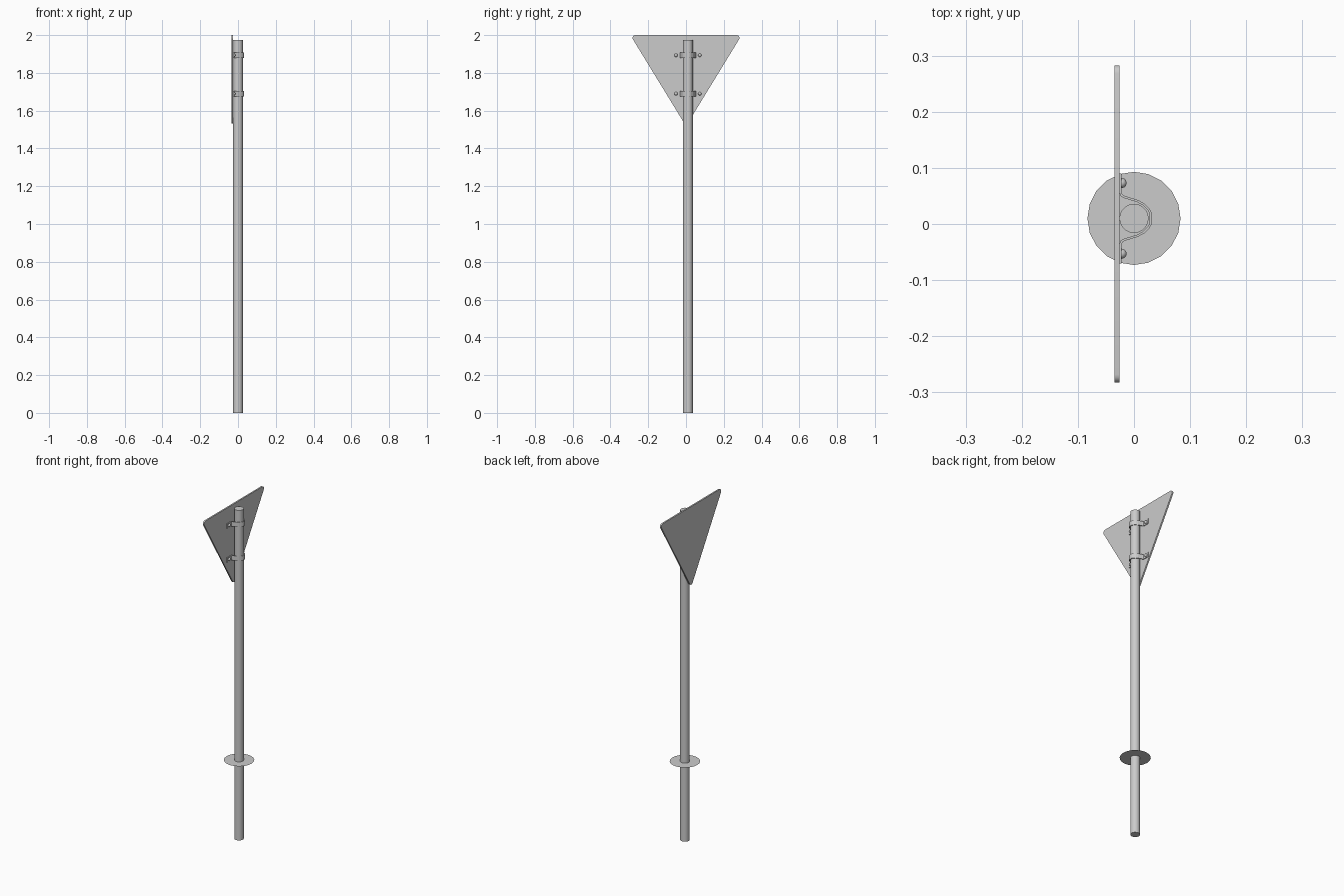
import bpy, bmesh
from math import cos, sin, pi, radians, atan2
from mathutils import Matrix

if "Cube" in bpy.data.objects:
    bpy.data.objects.remove(bpy.data.objects["Cube"])

CY = 0.01          # y of the pole axis
POLE_R = 0.026
PLATE_X0, PLATE_X1 = -0.035, -0.026


def finish(name, bm, smooth=False):
    bmesh.ops.recalc_face_normals(bm, faces=bm.faces)
    me = bpy.data.meshes.new(name)
    bm.to_mesh(me)
    bm.free()
    ob = bpy.data.objects.new(name, me)
    bpy.context.collection.objects.link(ob)
    if smooth:
        bpy.ops.object.select_all(action='DESELECT')
        ob.select_set(True)
        bpy.context.view_layer.objects.active = ob
        bpy.ops.object.shade_smooth_by_angle(angle=radians(35))
    return ob


def extrude(bm, face, vec):
    res = bmesh.ops.extrude_face_region(bm, geom=[face])
    verts = [g for g in res['geom'] if isinstance(g, bmesh.types.BMVert)]
    bmesh.ops.translate(bm, verts=verts, vec=vec)


# Pole
bm = bmesh.new()
bmesh.ops.create_cone(bm, cap_ends=True, segments=20, radius1=POLE_R, radius2=POLE_R,
                      depth=1.975, matrix=Matrix.Translation((0, CY, 1.975 / 2)))
finish("pole", bm, True)

# Thin ground collar around the pole
bm = bmesh.new()
bmesh.ops.create_circle(bm, cap_ends=True, segments=20, radius=0.083,
                        matrix=Matrix.Translation((0, CY, 0.47)))
finish("ground_collar", bm)

# Triangular plate, point down, rounded corners
r = 0.015
top_c, tip_c, half = 2 - r, 1.532 + r, 0.283 - r
side = -atan2(half, top_c - tip_c)      # direction of the right edge's normal
corners = [(half, top_c, side, pi / 2),
           (-half, top_c, pi / 2, pi - side),
           (0, tip_c, pi - side, 2 * pi + side)]
bm = bmesh.new()
outline = []
for cy, cz, a0, a1 in corners:
    for i in range(7):
        a = a0 + (a1 - a0) * i / 6
        outline.append(bm.verts.new((PLATE_X0, cy + r * cos(a), cz + r * sin(a))))
extrude(bm, bm.faces.new(outline), (PLATE_X1 - PLATE_X0, 0, 0))
finish("sign_plate", bm, True)

# Clamp straps: half profile (x, y from axis), mirrored around the pole
half_path = [(-0.024, 0.08), (-0.024, 0.046), (-0.022, 0.041), (-0.017, 0.038),
             (0.006, 0.031), (0.017, 0.025), (0.026, 0.016), (0.030, 0.009)]
path = half_path + [(x, -y) for x, y in reversed(half_path)]


def clamp(name, z, h=0.028):
    bm = bmesh.new()
    rows = [[bm.verts.new((x, CY + y, z + s * h / 2)) for s in (-1, 1)] for x, y in path]
    for a, b in zip(rows, rows[1:]):
        bm.faces.new((a[0], b[0], b[1], a[1]))
    ob = finish(name + "_strap", bm)
    mod = ob.modifiers.new("thickness", 'SOLIDIFY')
    mod.thickness, mod.offset, mod.use_even_offset = 0.004, 0, True
    # Domed screw heads on both flanges
    for label, s in (("left", -1), ("right", 1)):
        bm = bmesh.new()
        bmesh.ops.create_uvsphere(bm, u_segments=12, v_segments=8, radius=0.009)
        bmesh.ops.translate(bm, verts=bm.verts, vec=(-0.022, CY + s * 0.063, z))
        finish(f"{name}_{label}_screw", bm, True)


clamp("upper_clamp", 1.893)
clamp("lower_clamp", 1.69)
